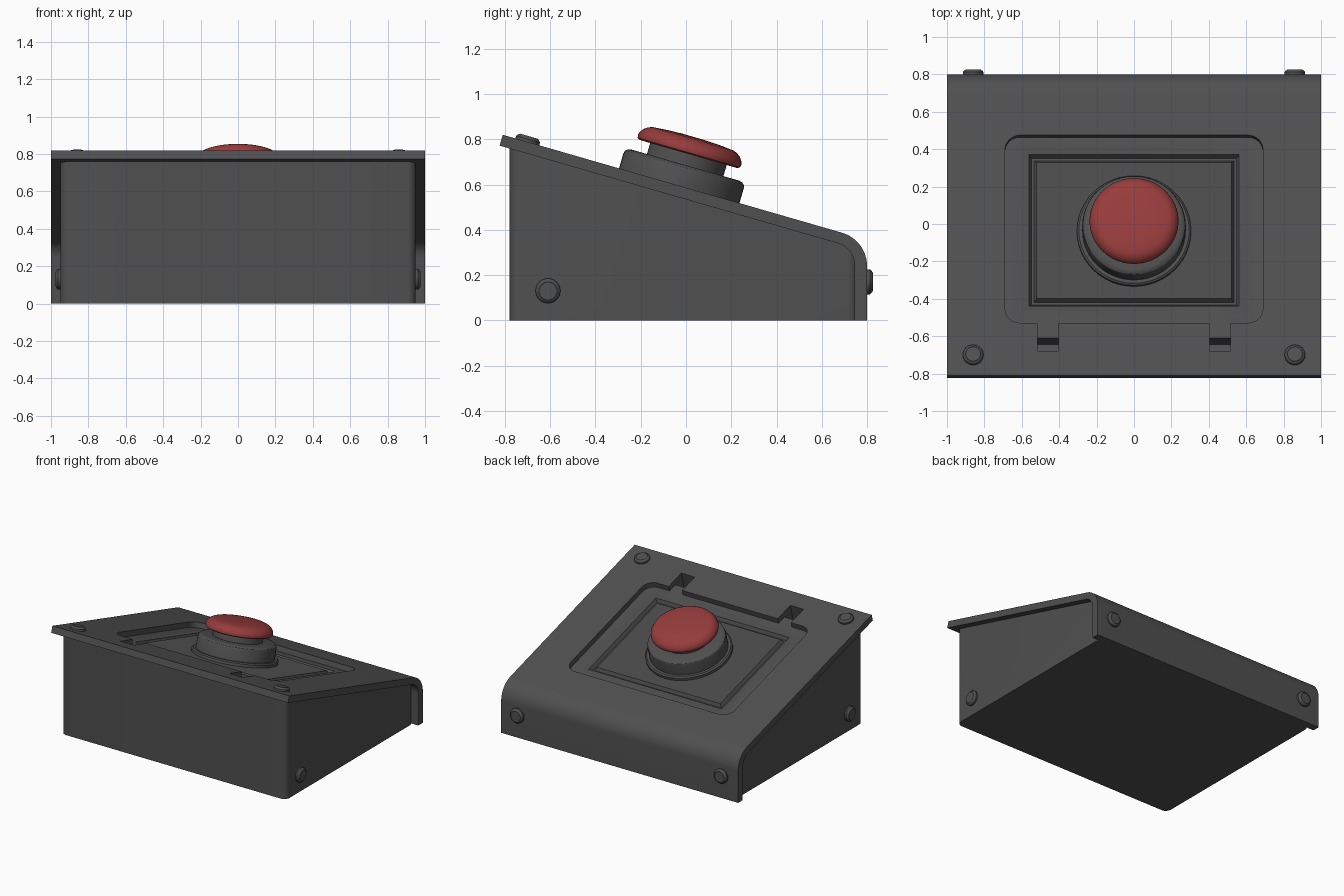
import bpy, bmesh, math
from mathutils import Matrix, Vector

if "Cube" in bpy.data.objects:
    bpy.data.objects.remove(bpy.data.objects["Cube"])

Z0, SL = 0.586, 0.2886            # height of the sloped top at y=0, and its fall
ANG = math.atan(SL)
SLOPE = Matrix.Translation((0, 0, Z0)) @ Matrix.Rotation(-ANG, 4, 'X')
ID = Matrix.Identity(4)


def mat(name, c):
    m = bpy.data.materials.new(name)
    m.diffuse_color = (*c, 1)
    m.use_nodes = True
    m.node_tree.nodes["Principled BSDF"].inputs["Base Color"].default_value = m.diffuse_color
    return m


GREY = mat("dark grey", (0.08, 0.08, 0.08))
RED = mat("button red", (0.31, 0.045, 0.045))


def finish(name, bm, m, matrix=ID):
    bmesh.ops.recalc_face_normals(bm, faces=bm.faces)
    bm.transform(matrix)
    me = bpy.data.meshes.new(name)
    bm.to_mesh(me)
    bm.free()
    me.materials.append(m)
    ob = bpy.data.objects.new(name, me)
    bpy.context.collection.objects.link(ob)
    return ob


def smooth(ob, deg=30):
    bpy.ops.object.select_all(action='DESELECT')
    ob.select_set(True)
    bpy.context.view_layer.objects.active = ob
    bpy.ops.object.shade_smooth_by_angle(angle=math.radians(deg))


def loft(name, loops, m, matrix=ID, closed=False):
    """Skin matching loops; cap the ends, or join the last to the first."""
    bm = bmesh.new()
    rings = [[bm.verts.new(p) for p in l] for l in loops]
    n = len(rings[0])
    pairs = list(zip(rings, rings[1:])) + ([(rings[-1], rings[0])] if closed else [])
    for a, b in pairs:
        for i in range(n):
            j = (i + 1) % n
            bm.faces.new((a[i], a[j], b[j], b[i]))
    if not closed:
        bm.faces.new(rings[0][::-1])
        bm.faces.new(rings[-1])
    return finish(name, bm, m, matrix)


def lathe(name, prof, m, matrix, n=48):
    loops = [[(r * math.cos(2 * math.pi * i / n), r * math.sin(2 * math.pi * i / n), z)
              for i in range(n)] for r, z in prof]
    ob = loft(name, loops, m, matrix)
    smooth(ob)
    return ob


def rrect(x0, x1, y0, y1, r, seg=6):
    pts = []
    for cx, cy, a0 in ((x1 - r, y1 - r, 0), (x0 + r, y1 - r, 90),
                       (x0 + r, y0 + r, 180), (x1 - r, y0 + r, 270)):
        for i in range(seg + 1):
            a = math.radians(a0 + 90 * i / seg)
            pts.append((cx + r * math.cos(a), cy + r * math.sin(a)))
    return pts


def rect(x0, x1, y0, y1):
    return [(x1, y1), (x0, y1), (x0, y0), (x1, y0)]


def lift(pts, z):
    return [(x, y, z) for x, y in pts]


def boolean(ob, other, op):
    md = ob.modifiers.new(op, 'BOOLEAN')
    md.operation, md.solver, md.object = op, 'EXACT', other
    bpy.context.view_layer.objects.active = ob
    bpy.ops.object.modifier_apply(modifier=md.name)
    bpy.data.objects.remove(other, do_unlink=True)


# Bent cover plate: sloped top curving down into the back lip
def bend(r, y_wall, drop):
    cy = y_wall - r
    cz = Z0 - cy * SL - (r + drop) / math.cos(ANG)
    a1 = math.pi / 2 - ANG
    return [(cy + r * math.cos(a1 * i / 12), cz + r * math.sin(a1 * i / 12)) for i in range(13)]


tip_top = SLOPE @ Vector((0, -0.843, 0))
tip_low = SLOPE @ Vector((0, -0.843, -0.05))
prof = ([(0.745, 0), (0.80, 0)] + bend(0.153, 0.80, 0) + [(tip_top.y, tip_top.z), (tip_low.y, tip_low.z)]
        + bend(0.10, 0.745, 0.05)[::-1])
housing = loft("housing", [[(x, y, z) for y, z in prof] for x in (-1, 1)], GREY)

# Body box under the cover, with rounded upright edges
base = rrect(-0.95, 0.95, -0.78, 0.76, 0.045)
body = loft("body", [lift(base, 0), [(x, y, Z0 - SL * y - 0.035) for x, y in base]], GREY)
boolean(housing, body, 'UNION')

# Shallow rounded recess in the top
recess = rrect(-0.69, 0.69, -0.55, 0.494, 0.08)
boolean(housing, loft("recess_cut", [lift(recess, -0.04), lift(recess, 0.1)], GREY, SLOPE), 'DIFFERENCE')

# Hinge notches with a deep pocket at their end
for s in (-1, 1):
    x0, x1 = s * 0.46 - 0.056, s * 0.46 + 0.056
    for y0, y1, d in ((-0.70, -0.50, -0.04), (-0.708, -0.623, -0.165)):
        r = rect(x0, x1, y0, y1)
        boolean(housing, loft("notch_cut", [lift(r, d), lift(r, 0.1)], GREY, SLOPE), 'DIFFERENCE')


# Rectangular groove around the button
def frame(inset, z):
    return lift(rect(-0.562 + inset, 0.562 - inset, -0.446 + inset, 0.397 - inset), z)


groove = loft("groove_cut", [frame(0, -0.02), frame(0, -0.04), frame(0.014, -0.065), frame(0.028, -0.065),
                             frame(0.042, -0.04), frame(0.042, -0.02)], GREY, SLOPE, closed=True)
boolean(housing, groove, 'DIFFERENCE')
smooth(housing)

# Push button: seat ring, collar, neck and red cap
AXIS = SLOPE @ Matrix.Translation((0, -0.031, 0))
lathe("seat_ring", [(0.305, -0.05), (0.305, -0.02), (0.295, -0.012), (0.27, -0.012)], GREY, AXIS)
lathe("collar", [(0.277, -0.045), (0.277, 0.068), (0.273, 0.082), (0.263, 0.091), (0.248, 0.095), (0.17, 0.095)],
      GREY, AXIS)
lathe("neck", [(0.176, 0.08), (0.176, 0.165)], GREY, AXIS)
lathe("button_cap", [(0.17, 0.146), (0.225, 0.146), (0.235, 0.152), (0.238, 0.165), (0.235, 0.178),
                     (0.222, 0.197), (0.205, 0.209), (0.187, 0.216), (0.12, 0.222), (0.05, 0.225)],
      RED, AXIS)

# Screws on the top, the back lip and the sides
SCREW = [(0.055, -0.01), (0.055, 0.012), (0.050, 0.019), (0.040, 0.026), (0.037, 0.024)]
for s, side in ((-1, "left"), (1, "right")):
    lathe("top_screw_" + side, SCREW, GREY, SLOPE @ Matrix.Translation((s * 0.86, -0.73, 0)), 24)
    lathe("back_screw_" + side, SCREW, GREY,
          Matrix.Translation((s * 0.86, 0.80, 0.17)) @ Matrix.Rotation(-math.pi / 2, 4, 'X'), 24)
    lathe("side_screw_" + side, SCREW, GREY,
          Matrix.Translation((s * 0.95, -0.61, 0.13)) @ Matrix.Rotation(s * math.pi / 2, 4, 'Y'), 24)
